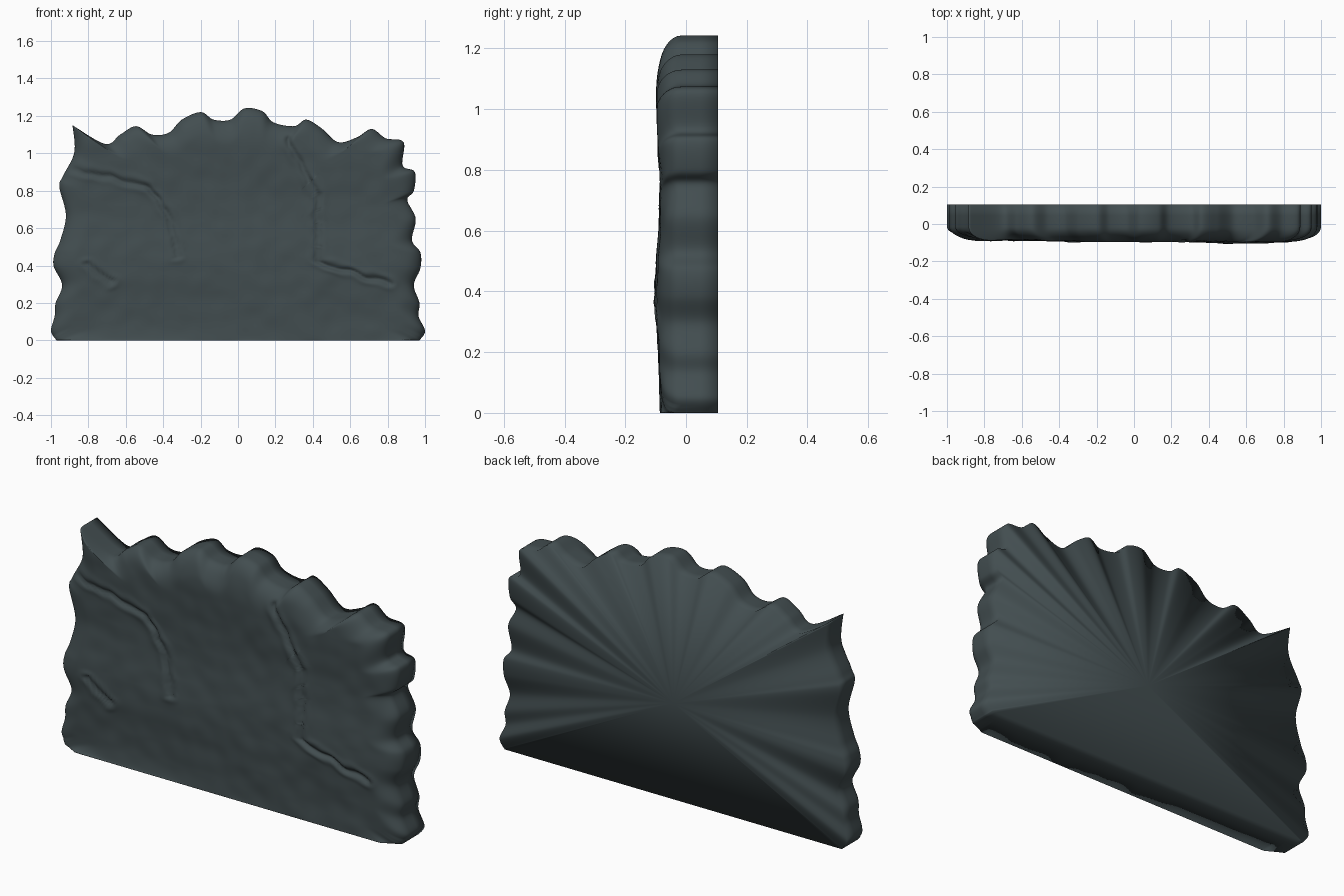
import bpy, bmesh, math
from mathutils import Vector, noise

if "Cube" in bpy.data.objects:
    bpy.data.objects.remove(bpy.data.objects["Cube"])

# Scalloped outline (x, z): up the left side, over the top, down the right side
OUTLINE = [(-.97, 0), (-1, .05), (-.98, .13), (-.975, .2), (-.94, .295), (-.985, .395),
    (-.98, .465), (-.95, .535), (-.92, .67), (-.955, .82), (-.935, .88), (-.875, 1.005),
    (-.885, 1.15), (-.71, 1.05), (-.63, 1.10), (-.545, 1.145), (-.46, 1.10), (-.37, 1.11),
    (-.30, 1.18), (-.20, 1.22), (-.13, 1.18), (-.04, 1.18), (.035, 1.24), (.13, 1.225),
    (.19, 1.165), (.30, 1.145), (.365, 1.18), (.445, 1.135), (.535, 1.06), (.635, 1.085),
    (.715, 1.13), (.79, 1.08), (.885, 1.06), (.88, .935), (.945, .90), (.94, .80),
    (.905, .75), (.95, .65), (.93, .535), (.975, .47), (.975, .385), (.94, .295),
    (.97, .2), (.965, .13), (1, .05), (.97, 0)]
CRACKS = [
    [(-.89, .92), (-.64, .86), (-.48, .82), (-.38, .69), (-.35, .6), (-.33, .44)],
    [(.26, 1.08), (.345, .92), (.425, .775), (.43, .42), (.81, .305)],
    [(-.8, .4), (-.68, .31)]]
CENTRE = Vector((0, .5))
BACK = .105


def smooth_outline(pts, sub, base):
    """Catmull-Rom through the points, with sharp horn and a straight base."""
    p = [Vector(q) for q in pts]
    out = []
    for i in range(len(p) - 1):
        b, c = p[i], p[i + 1]
        a = b if i in (0, 12) else p[i - 1]
        d = c if i in (len(p) - 2, 11) else p[i + 2]
        for k in range(sub):
            t = k / sub
            q = .5 * (2*b + (c - a)*t + (2*a - 5*b + 4*c - d)*t*t + (3*b - a - 3*c + d)*t**3)
            out.append(Vector((max(-1, min(1, q.x)), max(0, q.y))))
    return out + [p[-1].lerp(p[0], k / base) for k in range(base)]


def crack_offset(q):
    """Groove with a raised lip beside it."""
    best = 1.0
    w = Vector((q.x, q.y, 0))
    q = q + Vector((noise.noise(w * 14), noise.noise(w * 14 + Vector((9, 0, 0))))) * .015
    for line in CRACKS:
        for a, b in zip(line, line[1:]):
            a, b = Vector(a), Vector(b)
            t = max(0, min(1, (q - a).dot(b - a) / (b - a).length_squared))
            best = min(best, (q - a.lerp(b, t)).length)
    return .013 * math.exp(-(best / .012)**2) - .004 * math.exp(-((best - .028) / .015)**2)


def front_y(q, rim, r, s):
    """Depth of the front skin: rounded rim plus stone relief."""
    d = min(1, (1 - s) * r / .13)
    edge = -.015
    if rim.y < .02:
        edge += -.07 * max(0, min(1, (1 - abs(rim.x)) / .12))
    bulge = math.sqrt(1 - (1 - d)**2)
    v = Vector((q.x, 0, q.y))
    face = -.089 - .007 * math.cos((q.y - .4) * 9) - .004 * q.x * (1 - q.x) * 2
    face += .006 * noise.noise(v * 4) + .004 * noise.noise(v * 11)
    return edge + (face - edge) * bulge + crack_offset(q) * bulge


# Stone slab: rings of front skin, a side wall and a fanned flat back
rim = smooth_outline(OUTLINE, 9, 90)
n = len(rim)
scales = [1 - .2 * (k / 16)**1.6 for k in range(17)] + [.8 * (1 - k / 44) for k in range(1, 44)]
bm = bmesh.new()
rings = []
for y in (BACK, .045):
    rings.append([bm.verts.new((p.x, y, p.y)) for p in rim])
for s in scales:
    ring = []
    for p in rim:
        q = CENTRE + (p - CENTRE) * s
        ring.append(bm.verts.new((q.x, front_y(q, p, (p - CENTRE).length, s), q.y)))
    rings.append(ring)
for r0, r1 in zip(rings, rings[1:]):
    for i in range(n):
        j = (i + 1) % n
        bm.faces.new((r0[i], r0[j], r1[j], r1[i]))
front_mid = bm.verts.new((0, front_y(CENTRE, CENTRE, 1, 0), .5))
back_mid = bm.verts.new((0, BACK, .5))
for i in range(n):
    j = (i + 1) % n
    bm.faces.new((rings[-1][i], rings[-1][j], front_mid))
    bm.faces.new((rings[0][j], rings[0][i], back_mid))
bmesh.ops.recalc_face_normals(bm, faces=bm.faces)
for f in bm.faces:
    f.smooth = True
mesh = bpy.data.meshes.new("stone_slab")
bm.to_mesh(mesh)
bm.free()
slab = bpy.data.objects.new("stone_slab", mesh)
bpy.context.collection.objects.link(slab)

# Dark slate colour
mat = bpy.data.materials.new("dark_slate")
mat.diffuse_color = (.055, .075, .08, 1)
mat.use_nodes = True
mat.node_tree.nodes["Principled BSDF"].inputs["Base Color"].default_value = mat.diffuse_color
mesh.materials.append(mat)
